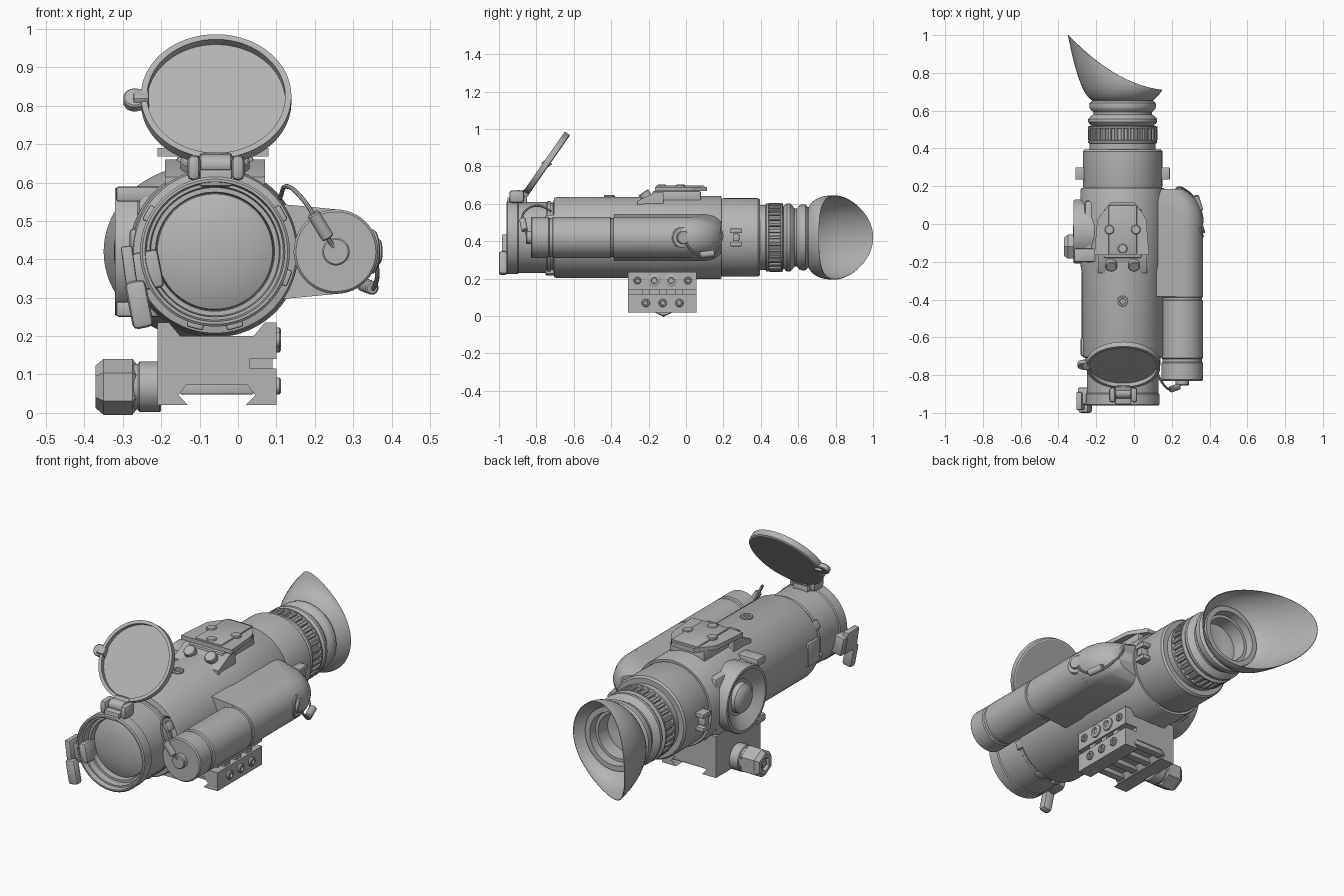
import bpy, bmesh, math
from mathutils import Vector, Matrix

if "Cube" in bpy.data.objects:
    bpy.data.objects.remove(bpy.data.objects["Cube"])

grey = bpy.data.materials.new("matte_grey")
grey.diffuse_color = (0.46, 0.46, 0.46, 1)
grey.use_nodes = True
grey.node_tree.nodes["Principled BSDF"].inputs["Base Color"].default_value = grey.diffuse_color
CX, CZ = -0.06, 0.42          # optical axis
BX = 0.255                    # battery tube axis
X, Y, Z = Vector((1, 0, 0)), Vector((0, 1, 0)), Vector((0, 0, 1))


def finish(name, bm):
    bmesh.ops.remove_doubles(bm, verts=bm.verts, dist=1e-5)
    bmesh.ops.recalc_face_normals(bm, faces=bm.faces)
    me = bpy.data.meshes.new(name)
    bm.to_mesh(me)
    bm.free()
    me.materials.append(grey)
    ob = bpy.data.objects.new(name, me)
    bpy.context.collection.objects.link(ob)
    return ob


def lathe(name, prof, centre=(CX, 0, CZ), axis=Y, seg=64):
    """Revolve (distance along axis, radius) points."""
    bm = bmesh.new()
    q = Vector(axis).normalized().to_track_quat('Z', 'Y')
    c = Vector(centre)
    rings = []
    for t, r in prof:
        n = 1 if r == 0 else seg
        rings.append([bm.verts.new(c + q @ Vector((r * math.cos(a), r * math.sin(a), t)))
                      for a in (2 * math.pi * (i + 0.5) / seg for i in range(n))])
    for a, b in zip(rings, rings[1:]):
        for i in range(seg):
            j = (i + 1) % seg
            vs = [a[i % len(a)], a[j % len(a)], b[j % len(b)], b[i % len(b)]]
            vs = list(dict.fromkeys(vs))
            if len(vs) > 2:
                bm.faces.new(vs)
    return finish(name, bm)


def cyl(name, p, q, r, seg=24, ch=0.004):
    p, q = Vector(p), Vector(q)
    L = (q - p).length
    return lathe(name, [(0, 0), (0, r - ch), (ch, r), (L - ch, r), (L, r - ch), (L, 0)], p, q - p, seg)


def box(name, lo, hi, bevel=0.006, rot=None):
    bm = bmesh.new()
    lo, hi = Vector(lo), Vector(hi)
    m = Matrix.Translation((lo + hi) / 2) @ (rot or Matrix()) @ Matrix.Diagonal((*(hi - lo), 1))
    bmesh.ops.create_cube(bm, size=1, matrix=m)
    if bevel:
        bmesh.ops.bevel(bm, geom=bm.edges[:], offset=bevel, segments=2, profile=0.5, affect='EDGES')
    return finish(name, bm)


def prism(name, pts, vec, place):
    """Extrude a polygon; place() maps 2D points to 3D."""
    bm = bmesh.new()
    f = bm.faces.new([bm.verts.new(place(*p)) for p in pts])
    g = bmesh.ops.extrude_face_region(bm, geom=[f])
    bmesh.ops.translate(bm, vec=vec, verts=[v for v in g['geom'] if isinstance(v, bmesh.types.BMVert)])
    return finish(name, bm)


def cable(name, pts, r=0.006):
    cu = bpy.data.curves.new(name, 'CURVE')
    cu.dimensions, cu.bevel_depth, cu.bevel_resolution, cu.use_fill_caps = '3D', r, 2, True
    sp = cu.splines.new('BEZIER')
    sp.bezier_points.add(len(pts) - 1)
    for b, p in zip(sp.bezier_points, pts):
        b.co, b.handle_left_type, b.handle_right_type = p, 'AUTO', 'AUTO'
    cu.materials.append(grey)
    bpy.context.collection.objects.link(bpy.data.objects.new(name, cu))


# main tube, objective lens
lathe("main_tube", [(-.86, 0), (-.86, .152), (-.9, .155), (-.9, .167), (-.935, .17), (-.935, .178), (-.96, .182),
      (-.96, .189), (-.955, .195), (-.90, .195), (-.895, .19), (-.745, .19), (-.74, .195), (-.725, .195), (-.725, .186),
      (-.71, .186), (-.705, .212), (-.69, .217), (-.26, .217), (-.22, .223), (.18, .223), (.19, .219), (.19, .207),
      (.2, .21), (.385, .21), (.395, .202), (.395, 0)], seg=96)
lathe("objective_lens", [(-.86, .154), (-.875, .15), (-.888, .12), (-.897, .08), (-.902, .04), (-.903, 0)])

# eyepiece with bellows and focus ring
lathe("eyepiece", [(.38, 0), (.38, .175), (.425, .175), (.43, .183), (.44, .183), (.445, .172), (.505, .172), (.508, .184),
      (.515, .184), (.522, .165), (.53, .175), (.54, .183), (.555, .183), (.568, .172), (.58, .155), (.592, .155),
      (.605, .17), (.62, .177), (.64, .175), (.652, .162), (.68, .162), (.68, .135), (.64, .13), (.64, .115),
      (.57, .11), (.57, .09), (.56, .06), (.555, 0)])
bm = bmesh.new()
for i in range(32):
    m = Matrix.Translation((CX, .475, CZ)) @ Matrix.Rotation(i * math.tau / 32, 4, 'Y') @ Matrix.Translation((0, 0, .174))
    bmesh.ops.create_cube(bm, size=1, matrix=m @ Matrix.Diagonal((.019, .066, .02, 1)))
bmesh.ops.bevel(bm, geom=bm.edges[:], offset=.004, segments=1, affect='EDGES')
finish("focus_ring_ribs", bm)

# flared eyecup with a slanted rim, swept outward from a round collar
bm = bmesh.new()
N, K = 72, 10
rings = []
for side in (0, 1):
    for k in range(K + 1):
        s = (k if side == 0 else K - k) / K
        ring = []
        for i in range(N):
            a = math.tau * i / N
            ca, sa = math.cos(a), math.sin(a)
            rx, rz = -.10 + .25 * ca, .225 * sa
            u = (.15 - rx) / .5
            rim = Vector((rx, .71 + .06 * u + .23 * u * u, CZ + rz))
            base = Vector((CX + .163 * ca, .655, CZ + .163 * sa))
            mid = Vector((CX - .015 + .215 * ca, .69, CZ + .228 * sa))
            p = base * (1 - s) ** 2 + mid * 2 * s * (1 - s) + rim * s * s
            if side:
                p += Vector((-ca * .010, .003, -sa * .010)) * (1 - .7 * s)
            ring.append(bm.verts.new(p))
        rings.append(ring)
for a, b in zip(rings, rings[1:] + rings[:1]):
    for i in range(N):
        j = (i + 1) % N
        bm.faces.new((a[i], a[j], b[j], b[i]))
finish("eyecup", bm)

# battery tube, end cap and fairing that blends into the body
lathe("battery_tube", [(-.83, 0), (-.83, .104), (-.824, .11), (-.735, .11), (-.73, .104), (-.715, .104), (-.71, .11),
      (-.405, .11), (-.402, .105), (-.39, .105), (-.387, .11), (.0, .11), (.0, 0)], (BX, 0, CZ))
bm = bmesh.new()
for x, y, r in ((CX, -.385, .14), (CX, .185, .14), (BX, -.385, .11), (BX, .03, .11), (.247, .08, .105),
                (.232, .13, .095), (.205, .17, .08), (.19, .185, .07)):
    for i in range(40):
        a = math.tau * i / 40
        bm.verts.new((x + r * math.cos(a), y, CZ + r * math.sin(a)))
res = bmesh.ops.convex_hull(bm, input=bm.verts)
bmesh.ops.delete(bm, geom=[v for v in bm.verts if not v.link_faces], context='VERTS')
finish("battery_fairing", bm)
cyl("battery_cap_button", (BX, -.825, CZ), (BX, -.855, CZ), .036)
cable("front_tether", [(.11, -.72, .56), (.125, -.79, .59), (.17, -.865, .555), (.2, -.875, .51), (.25, -.85, .43)])
cyl("front_tether_ferrule", (.195, -.875, .52), (.235, -.862, .455), .017)

# rear connector, dust cap and tether
cyl("connector_collar", (.31, -.03, CZ), (.355, -.017, CZ), .058)
cyl("connector_cap", (.34, -.02, CZ), (.368, -.012, CZ), .036)
cable("rear_tether", [(.22, .1, .5), (.22, .18, .47), (.28, .175, .37), (.335, .11, .32), (.362, .03, .35), (.358, -.01, .41)])
cyl("rear_tether_ferrule", (.325, .15, .335), (.35, .07, .325), .018)
cyl("tether_anchor", (.22, .07, .47), (.22, .1, .515), .02)

# flip-up lens cover
up = Vector((0, .57, .82))
nrm = Vector((0, -.82, .57))
cc = Vector((-.057, -.745, .815))
lathe("lens_cover", [(-.016, 0), (-.016, .19), (-.012, .196), (.018, .196), (.018, .18), (-.006, .18), (-.006, 0)], cc, nrm, 96)
cyl("cover_tab", cc - X * .212 - nrm * .014, cc - X * .212 + nrm * .014, .03)
box("cover_tab_arm", cc + Vector((-.215, -.022, -.02)), cc + Vector((-.175, .022, .02)), .004,
    Matrix.Rotation(math.radians(35), 4, 'X'))
box("hinge_base", (-.10, -.955, .59), (-.015, -.85, .635))
cyl("hinge_barrel", (-.10, -.895, .645), (-.015, -.895, .645), .028)
box("hinge_arm", (-.10, -.91, .63), (-.015, -.845, .67), .006, Matrix.Rotation(math.radians(20), 4, 'X'))
for x in (-.115, .0):
    box("hinge_knuckle", (x - .017, -.945, .605), (x + .017, -.865, .672), .015)

# objective clamp lever on the left
tilt = Matrix.Rotation(math.radians(-11), 4, 'Y')
box("lever_plate", (-.298, -.985, .32), (-.268, -.89, .435), .006, Matrix.Rotation(math.radians(-8), 4, 'Y'))
box("lever_handle", (-.285, -1.0, .22), (-.23, -.955, .345), .014, tilt)
box("lever_clamp", (-.29, -.955, .32), (-.20, -.865, .42), .01, tilt)
for a in (200, 255, 285, 340, 30, 150):
    m = Matrix.Rotation(math.radians(-a), 4, 'Y')
    c = Vector((CX, -.72, CZ)) + m @ Vector((.195, 0, 0))
    box("ring_lug", c - Vector((.012, .03, .022)), c + Vector((.012, .03, .022)), .005, m)

# left control dial
box("dial_housing", (-.262, -.205, .27), (-.12, .125, .57), .02)
lathe("control_dial", [(.1, .165), (.25, .17), (.26, .165), (.26, .152), (.215, .09), (.215, .075), (.24, .072),
      (.255, .055), (.262, .03), (.263, 0)], (CX, -.04, CZ), -X)
for z in (.27, .57):
    box("dial_corner", (-.318, -.2, z - .02), (-.2, -.13, z + .02), .008)
box("side_grip_strip", (-.282, -.7, .36), (-.25, -.6, .48), .01)

# strap lugs
for s in (-1, 1):
    x = CX + s * .225
    box("strap_lug", (x - .025, .25, .40), (x + .025, .285, .44), .005)
    for z in (.385, .455):
        box("strap_lug_bar", (x - .025, .235, z - .012), (x + .025, .30, z + .012), .005)

# top accessory rail
box("rail_block", (-.16, -.18, .6), (.04, .08, .668), .008)
prism("rail_plate", [(-.21, -.165), (.08, -.165), (.065, .02), (.05, .05), (.005, .113), (-.125, .113), (-.175, .05),
      (-.195, .02)], Z * .022, lambda x, y: (x, y, .668))
box("rail_spine", (-.135, -.16, .68), (.015, .1, .697), .005)
prism("rail_front_ramp", [(-.26, .58), (-.26, .615), (-.17, .66), (-.12, .66), (-.12, .58)], X * .26,
      lambda y, z: (-.19, y, z))
for x in (-.12, .0):
    cyl("ramp_screw", (x, -.2, .62), (x, -.228, .662), .03)
for x, y in ((-.13, -.03), (.01, -.03), (-.06, -.13)):
    cyl("rail_screw", (x, y, .67), (x, y, .702), .025)
lathe("top_screw", [(0, .03), (.022, .03), (.026, .025), (.026, .016), (.012, .014), (.012, 0)], (CX, -.41, .62), Z, 24)

# dovetail mount
prism("mount_body", [(-.21, .02), (-.13, .02), (-.155, .046), (-.135, .072), (.025, .072), (.045, .046), (.02, .02),
      (.1, .02), (.1, .115), (.03, .115), (.03, .14), (.1, .14), (.1, .185), (.1, .235), (.07, .235), (.04, .2),
      (-.15, .2), (-.18, .235), (-.21, .235)], Y * .365, lambda x, z: (x, -.31, z))
for i in range(4):
    y = -.29 + i * .1
    box("mount_cross_bar", (-.15, y, .048), (.04, y + .04, .08), .003)
for i in range(3):
    y = -.215 + i * .09
    box("mount_slot_spacer", (.02, y - .02, .11), (.09, y + .02, .145), 0)
for y, z, r in ((-.26, .19, .02), (-.17, .19, .033), (-.08, .19, .033), (.01, .19, .02),
                (-.215, .07, .022), (-.125, .07, .022), (-.035, .07, .022)):
    lathe("mount_screw", [(0, r), (.01, r), (.014, r * .8), (.014, r * .5), (.004, r * .45), (.004, 0)],
          (.098, y, z), X, 24)

# clamp nut on the left of the mount
NC = (-.2, -.12, .068)
cyl("nut_collar", NC, (-.26, -.12, .068), .066, 32)
lathe("nut_neck", [(.05, 0), (.05, .06), (.11, .06), (.11, 0)], NC, -X, 32)
lathe("clamp_nut", [(.065, 0), (.065, .06), (.075, .073), (.15, .073), (.171, .055), (.171, .035), (.155, .03), (.155, 0)],
      NC, -X, 6)
cyl("nut_bolt", (-.33, -.12, .068), (-.366, -.12, .068), .02)

# shading: smooth with sharp edges kept
bpy.ops.object.select_all(action='SELECT')
bpy.context.view_layer.objects.active = bpy.data.objects["main_tube"]
bpy.ops.object.convert(target='MESH')
bpy.ops.object.shade_smooth_by_angle(angle=math.radians(32))
